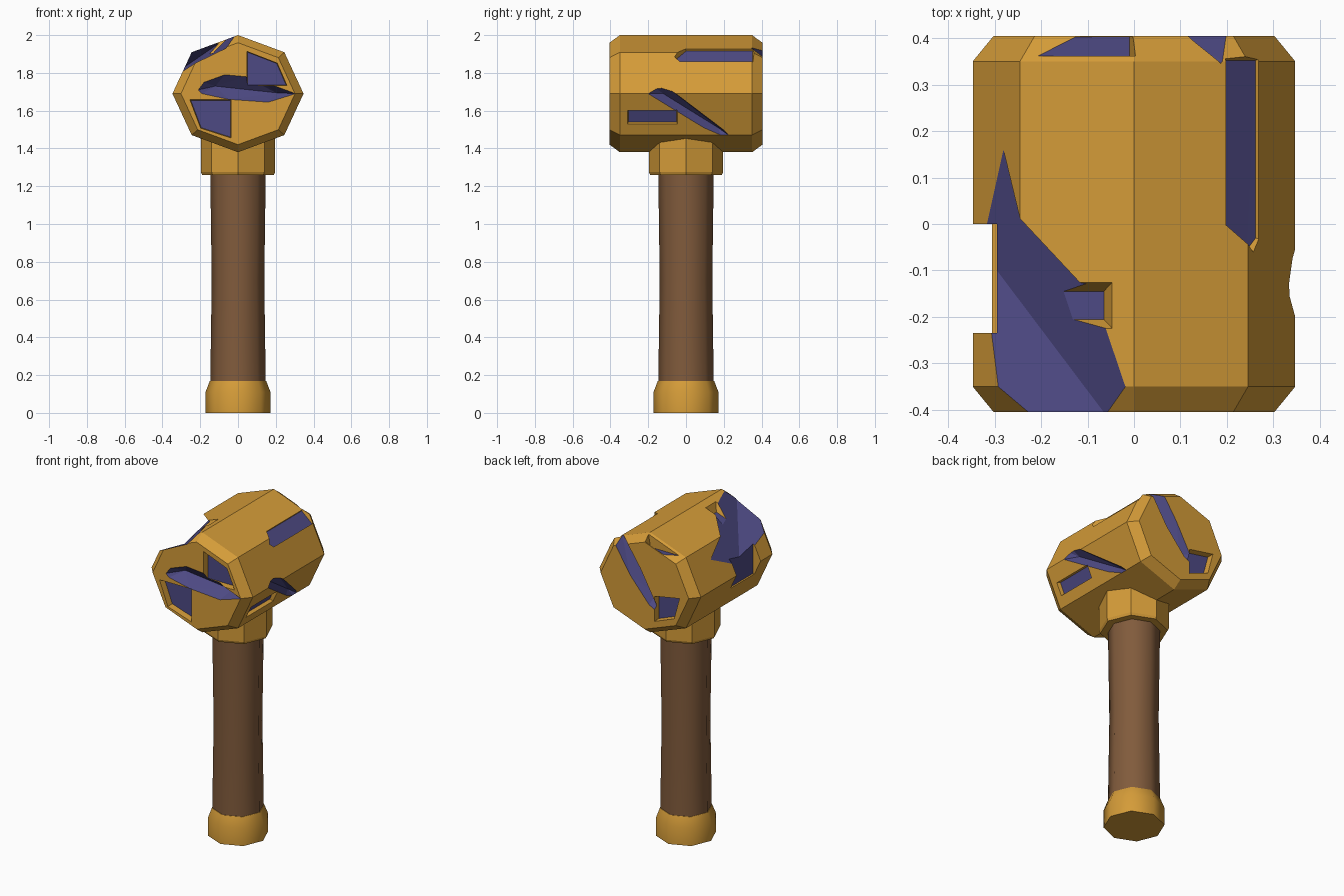
import bpy, bmesh, math
from mathutils import Vector as V

if "Cube" in bpy.data.objects:
    bpy.data.objects.remove(bpy.data.objects["Cube"])


def material(name, rgb):
    m = bpy.data.materials.new(name)
    m.diffuse_color = (*rgb, 1)
    m.use_nodes = True
    m.node_tree.nodes["Principled BSDF"].inputs["Base Color"].default_value = m.diffuse_color
    return m


GOLD = material("gold", (0.66, 0.33, 0.04))
PURPLE = material("dark purple", (0.075, 0.068, 0.23))
BROWN = material("brown", (0.22, 0.105, 0.045))


def make_object(name, bm, mats):
    bmesh.ops.recalc_face_normals(bm, faces=bm.faces)
    mesh = bpy.data.meshes.new(name)
    bm.to_mesh(mesh)
    bm.free()
    for m in mats:
        mesh.materials.append(m)
    ob = bpy.data.objects.new(name, mesh)
    bpy.context.collection.objects.link(ob)
    return ob


def loft(name, rings, mats):
    """Skin a list of point rings and close both ends."""
    bm = bmesh.new()
    rows = [[bm.verts.new(p) for p in ring] for ring in rings]
    n = len(rows[0])
    for a, b in zip(rows, rows[1:]):
        for i in range(n):
            j = (i + 1) % n
            bm.faces.new((a[i], a[j], b[j], b[i]))
    bm.faces.new(rows[0])
    bm.faces.new(rows[-1])
    return make_object(name, bm, mats)


def turned(name, profile, mat, smooth):
    rings = [[(r * math.cos(i * math.pi / 4), r * math.sin(i * math.pi / 4), z)
              for i in range(8)] for r, z in profile]
    ob = loft(name, rings, [mat])
    if smooth:
        bpy.context.view_layer.objects.active = ob
        ob.select_set(True)
        bpy.ops.object.shade_smooth_by_angle(angle=math.radians(50))
        ob.select_set(False)
    return ob


# Handle, end cap and collar
turned("handle", [(0.147, 0.15), (0.139, 0.7), (0.147, 1.28)], BROWN, True)
turned("end_cap", [(0.172, 0), (0.172, 0.11), (0.149, 0.17)], GOLD, True)
turned("collar", [(0.19, 1.26), (0.197, 1.275), (0.197, 1.55)], GOLD, False)

# Octagonal head with chamfered ends
head = loft("hammer_head", [
    [(0.347 * s * math.cos(i * math.pi / 4), y,
      1.69 + 0.31 * s * math.sin(i * math.pi / 4)) for i in range(8)]
    for y, s in ((-0.405, 0.87), (-0.35, 1), (0.35, 1), (0.405, 0.87))],
    [GOLD, PURPLE])
cutters = []


def cut(points, inward=None):
    """Convex cutter; with inward set, only the floor becomes purple."""
    bm = bmesh.new()
    for p in points:
        bm.verts.new(p)
    res = bmesh.ops.convex_hull(bm, input=bm.verts)
    loose = [v for v in bm.verts if not v.link_faces]
    bmesh.ops.delete(bm, geom=loose, context='VERTS')
    bmesh.ops.dissolve_limit(bm, angle_limit=0.01, verts=bm.verts, edges=bm.edges)
    bmesh.ops.recalc_face_normals(bm, faces=bm.faces)
    for f in bm.faces:
        f.normal_update()
        f.material_index = int(inward is None or f.normal.dot(inward) > 0.93)
    ob = make_object("cutter", bm, [GOLD, PURPLE])
    ob.hide_render = True
    mod = head.modifiers.new("cut", 'BOOLEAN')
    mod.operation, mod.solver, mod.object = 'DIFFERENCE', 'EXACT', ob
    cutters.append(ob)


def recess(floor, out, rise=0.1, flare=1.2):
    floor = [V(p) for p in floor]
    out = V(out).normalized()
    c = sum(floor, V()) / len(floor)
    cut(floor + [c + (p - c) * flare + out * rise for p in floor], -out)


def groove(outline, ridge, out):
    out = V(out).normalized()
    outline = [V(p) for p in outline]
    cut(outline + [p + out * 0.1 for p in outline] + [V(p) for p in ridge])


# Shallow pockets on the front face
recess([(x, -0.365, z) for x, z in
        ((0.05, 1.91), (0.205, 1.85), (0.255, 1.735), (0.05, 1.735))], (0, -1, 0), 0.1, 1.1)
recess([(x, -0.365, z) for x, z in
        ((-0.25, 1.655), (-0.04, 1.655), (-0.04, 1.46), (-0.195, 1.51))], (0, -1, 0), 0.1, 1.1)
# Pocket on the back face
recess([(x, 0.365, z) for x, z in
        ((-0.235, 1.67), (-0.07, 1.64), (-0.07, 1.49), (-0.20, 1.54))], (0, 1, 0), 0.1, 1.1)
# Pocket on the upper back chamfer
cut([(x, y, z) for x0, x1, z in ((-0.21, -0.01, 1.915), (-0.26, 0.01, 2.03))
     for x, y in ((x0, 0.362), (x1, 0.362), (x0, 0.402), (x1, 0.402))], V((0, 0, -1)))
# Small square pocket on top
recess([(x, y, 1.93 + 0.36 * (x + 0.065)) for x in (-0.165, -0.065)
        for y in (-0.205, -0.145)], (-0.33, 0, 0.94), 0.06, 1.9)
# Long pocket on the upper right edge
recess([(0.19, 0.352, 1.915), (0.262, 0.352, 1.853), (0.262, -0.03, 1.853),
        (0.243, -0.055, 1.869), (0.19, 0.0, 1.915)], (0.65, 0, 0.76), 0.1, 1.15)
# Slot on the lower right facet
recess([(0.285 - 0.42 * (1.615 - z), y, z) for y in (-0.305, -0.05)
        for z in (1.54, 1.61)], (0.92, 0, -0.39), 0.1, 1.15)
# Pocket on the left side
cut([(x, y, z) for x in (-0.295, -0.45) for y in (-0.235, 0)
     for z in (1.60, 1.84)], V((1, 0, 0)))

# Large broken corner at the upper front left
p1, p2 = V((-0.01, -0.36, 2.0)), V((-0.30, 0.11, 1.80))
p3, p5 = V((-0.065, -0.405, 1.93)), V((-0.295, -0.10, 1.755))
p4 = V((-0.24, -0.405, 1.845))
k = p5 - p3
top = p2 - p1
l0, l1 = p3 - k * 0.6, p5 + k * 0.35
a0, a1 = p1 + (p1 - p3) * 0.6 - top * 0.3, p2 + (p1 - p3) * 0.6 + top * 0.15
b0, b1 = p4 + (p4 - p3) - k * 0.6, p4 + (p4 - p3) + k * 1.2
up = V((-0.2, -0.1, 0.25))
cut([l0, l1, a0, a1, b0, b1, l0 + up, b0 + V((0, 0, 0.25)), b1 + V((0, 0, 0.2))])

# Slash across the front face
groove([(x, -0.405, z) for x, z in
        ((-0.21, 1.71), (-0.18, 1.75), (-0.07, 1.79), (0.04, 1.78), (0.13, 1.755),
         (0.305, 1.69), (0.16, 1.645), (-0.05, 1.66), (-0.19, 1.69))],
       [(-0.12, -0.345, 1.73), (0.20, -0.345, 1.695)], (0, -1, 0))
# Slash down the back face
groove([(x, 0.405, z) for x, z in
        ((0.235, 1.945), (0.155, 1.975), (0.03, 1.79), (-0.07, 1.61), (-0.085, 1.55),
         (-0.03, 1.58), (0.10, 1.73))],
       [(0.20, 0.345, 1.95), (-0.04, 0.35, 1.62)], (0, 1, 0))
# Slash on the right side
groove([(0.347 - 0.42 * (1.69 - z), y, z) for y, z in
        ((-0.20, 1.69), (-0.19, 1.74), (-0.14, 1.755), (0.0, 1.65), (0.20, 1.50),
         (0.24, 1.46), (0.19, 1.46), (0.08, 1.51), (-0.06, 1.615))],
       [(0.30, -0.12, 1.69), (0.222, 0.17, 1.51)], (0.92, 0, -0.39))

# Bake the cuts and clear the helpers
dg = bpy.context.evaluated_depsgraph_get()
baked = bpy.data.meshes.new_from_object(head.evaluated_get(dg))
head.modifiers.clear()
head.data = baked
for ob in cutters:
    bpy.data.objects.remove(ob)
